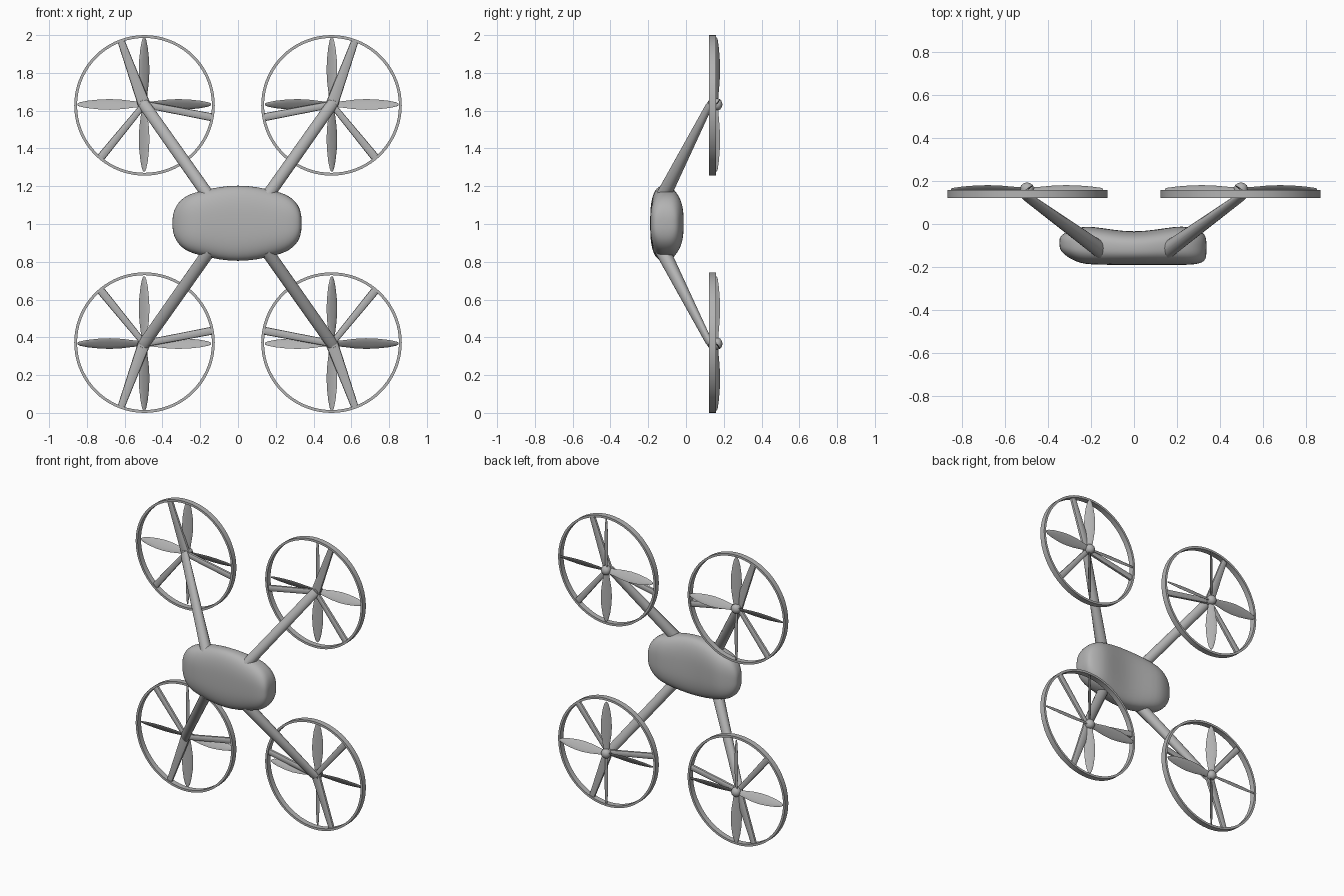
import bpy, bmesh, math
from mathutils import Vector

cube = bpy.data.objects.get("Cube")
if cube:
    bpy.data.objects.remove(cube, do_unlink=True)

grey = bpy.data.materials.new("mid grey")
grey.use_nodes = True
grey.diffuse_color = (0.45, 0.45, 0.45, 1)
bsdf = grey.node_tree.nodes["Principled BSDF"]
bsdf.inputs["Base Color"].default_value = (0.45, 0.45, 0.45, 1)
bsdf.inputs["Roughness"].default_value = 0.6

MID = Vector((0, 0, 1))             # point about which the corners are mirrored
HUB = Vector((0.497, 0.16, 0.633))  # propeller centre, relative to MID
RIM = Vector((0.495, 0.14, 0.628))  # guard ring centre, relative to MID
RADIUS = 0.372
Y = Vector((0, 1, 0))


def polar(angle):
    """Outward and sideways directions in the rotor plane."""
    a = math.radians(angle)
    return (Vector((math.cos(a), 0, math.sin(a))),
            Vector((-math.sin(a), 0, math.cos(a))))


def ellipse(centre, u, v, a, b, sides=16, power=2):
    ring = []
    for i in range(sides):
        t = math.tau * i / sides
        c, s = math.cos(t), math.sin(t)
        ring.append(centre + u * math.copysign(abs(c) ** (2 / power), c) * a
                    + v * math.copysign(abs(s) ** (2 / power), s) * b)
    return ring


def loft(name, rings, sign=(1, 1), closed=False, angle=40):
    """Skin a row of rings, mirrored to the chosen corner."""
    bm = bmesh.new()
    rows = [[bm.verts.new(MID + Vector((p.x * sign[0], p.y, p.z * sign[1])))
             for p in ring] for ring in rings]
    n = len(rows[0])
    pairs = list(zip(rows, rows[1:]))
    if closed:
        pairs.append((rows[-1], rows[0]))
    else:
        bm.faces.new(rows[0])
        bm.faces.new(rows[-1])
    for r, s in pairs:
        for i in range(n):
            j = (i + 1) % n
            bm.faces.new((r[i], r[j], s[j], s[i]))
    bmesh.ops.recalc_face_normals(bm, faces=bm.faces)
    mesh = bpy.data.meshes.new(name)
    bm.to_mesh(mesh)
    bm.free()
    mesh.materials.append(grey)
    obj = bpy.data.objects.new(name, mesh)
    bpy.context.collection.objects.link(obj)
    bpy.ops.object.select_all(action='DESELECT')
    obj.select_set(True)
    bpy.context.view_layer.objects.active = obj
    bpy.ops.object.shade_smooth_by_angle(angle=math.radians(angle))
    return obj


# Body: x, half height, front y, back y
stations = [
    (-0.347, 0.03, -0.105, -0.07), (-0.34, 0.065, -0.125, -0.055),
    (-0.32, 0.105, -0.145, -0.04), (-0.29, 0.135, -0.165, -0.027),
    (-0.25, 0.156, -0.182, -0.014), (-0.2, 0.17, -0.189, -0.01),
    (-0.1, 0.194, -0.19, -0.027), (0, 0.202, -0.19, -0.037),
    (0.1, 0.194, -0.19, -0.027), (0.2, 0.17, -0.19, -0.01),
    (0.25, 0.154, -0.19, -0.013), (0.29, 0.13, -0.187, -0.025),
    (0.32, 0.095, -0.178, -0.04), (0.332, 0.06, -0.165, -0.055),
    (0.337, 0.025, -0.14, -0.08)]
body = loft("body", [ellipse(Vector((x, (f + b) / 2, 0.004)), Y, Vector((0, 0, 1)),
                             (b - f) / 2, h, 40, 2.7)
                     for x, h, f, b in stations], angle=60)
smooth = body.modifiers.new("rounding", 'SUBSURF')
smooth.levels = smooth.render_levels = 1


def arm(sign):
    start, end = Vector((0.15, -0.125, 0.14)), HUB + Vector((0.006, -0.03, 0.008))
    axis = (end - start).normalized()
    side = axis.cross(Y).normalized()
    depth = side.cross(axis)
    rings = [ellipse(start.lerp(end, t), side, depth, a, b, 20)
             for t, a, b in ((0, 0.033, 0.04), (0.95, 0.031, 0.018), (1, 0.027, 0.013))]
    loft("arm", rings, sign)


def guard_ring(sign):
    rings = []
    for i in range(72):
        out, _ = polar(i * 5)
        rings.append([RIM + out * r + Y * d for r, d in
                      ((RADIUS, -0.019), (RADIUS, 0.018),
                       (RADIUS - 0.015, 0.018), (RADIUS - 0.015, -0.019))])
    loft("guard_ring", rings, sign, closed=True)


def spoke(sign, angle, inner, outer):
    out, side = polar(angle)
    base = Vector((HUB.x, 0.14, HUB.z))
    tip = RIM + out * (RADIUS - 0.007)
    loft("guard_spoke", [ellipse(base, side, Y, inner, 0.012, 12, 3),
                         ellipse(tip, side, Y, outer, 0.012, 12, 3)], sign)


def blade(sign, angle):
    out, side = polar(angle)
    pitch = math.radians(36)
    rings = []
    for r, w in ((0.015, 0.016), (0.06, 0.022), (0.12, 0.031), (0.18, 0.035),
                 (0.24, 0.032), (0.3, 0.024), (0.34, 0.014), (0.354, 0.005)):
        chord = side * math.cos(pitch) + Y * math.sin(pitch)
        normal = out.cross(chord)
        rings.append(ellipse(HUB + out * r, chord, normal, w, 0.004, 10))
    loft("propeller_blade", rings, sign, angle=60)


def hub(sign):
    # Rounded motor cap sitting behind the arm tip
    profile = ((-0.035, 0.024), (-0.01, 0.03), (0.008, 0.032),
               (0.02, 0.027), (0.028, 0.018), (0.032, 0.006))
    x, z = polar(0)
    loft("propeller_hub", [ellipse(HUB + Y * d, x, z, r, r, 24)
                           for d, r in profile], sign, angle=60)


for corner in ((1, 1), (-1, 1), (1, -1), (-1, -1)):
    arm(corner)
    guard_ring(corner)
    hub(corner)
    # The spoke in line with the arm is the broadest at its root
    spoke(corner, 70, 0.033, 0.019)
    spoke(corner, 190, 0.018, 0.021)
    spoke(corner, 310, 0.016, 0.022)
    for quarter in range(4):
        blade(corner, quarter * 90)
